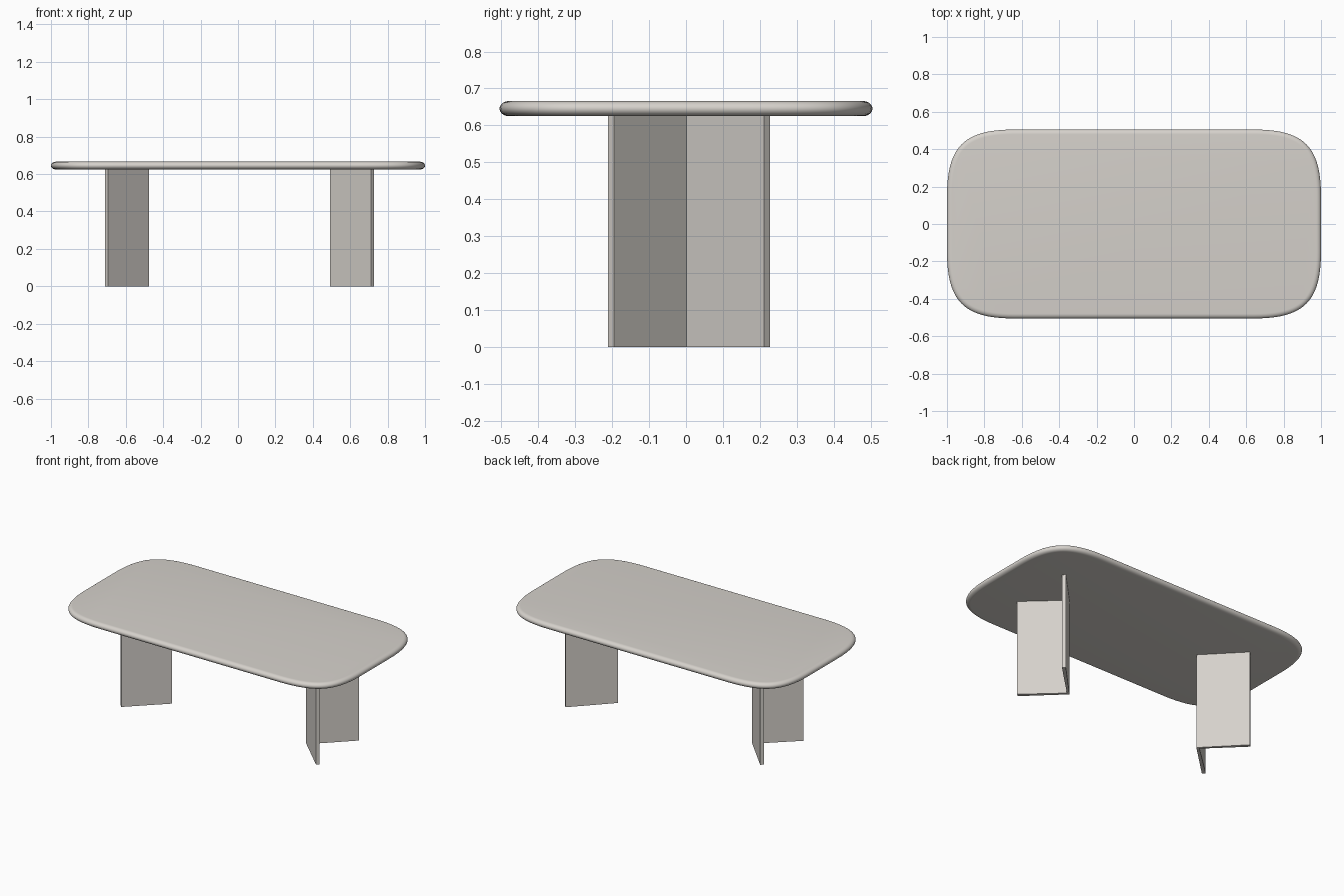
import bpy, bmesh, math
from mathutils import Vector

if "Cube" in bpy.data.objects:
    bpy.data.objects.remove(bpy.data.objects["Cube"])

stone = bpy.data.materials.new("warm_grey")
stone.diffuse_color = (0.67, 0.64, 0.60, 1.0)
stone.use_nodes = True
stone.node_tree.nodes["Principled BSDF"].inputs["Base Color"].default_value = stone.diffuse_color


def finish(name, bm):
    bmesh.ops.recalc_face_normals(bm, faces=bm.faces)
    mesh = bpy.data.meshes.new(name)
    bm.to_mesh(mesh)
    bm.free()
    obj = bpy.data.objects.new(name, mesh)
    bpy.context.collection.objects.link(obj)
    mesh.materials.append(stone)
    return obj


def bridge(bm, a, b):
    n = len(a)
    for i in range(n):
        bm.faces.new((a[i], a[(i + 1) % n], b[(i + 1) % n], b[i]))


# Tabletop outline: a soft corner curve, turned into all four corners
HX, HY, REACH, HANDLE, STEPS = 1.0, 0.505, 0.36, 0.75, 24
corner = []
for i in range(STEPS + 1):
    t = i / STEPS
    s = 1 - t
    dx = REACH * (t ** 3 + 3 * t * t * s * (1 - HANDLE))
    dy = REACH * (s ** 3 + 3 * s * s * t * (1 - HANDLE))
    corner.append((HX - dx, HY - dy))
outline = [Vector(p) for p in corner]
outline += [Vector((-x, y)) for x, y in reversed(corner)]
outline += [Vector((-x, -y)) for x, y in corner]
outline += [Vector((x, -y)) for x, y in reversed(corner)]

# Tabletop: rings follow a rounded edge, capped top and bottom
Z0, Z1, ROUND, RINGS = 0.625, 0.666, 0.026, 14
half = (Z1 - Z0) / 2
normals = []
for i in range(len(outline)):
    d = outline[(i + 1) % len(outline)] - outline[i - 1]
    normals.append(Vector((d.y, -d.x)).normalized())
bm = bmesh.new()
rings = []
for k in range(RINGS + 1):
    a = -math.pi / 2 + math.pi * k / RINGS
    inset = ROUND * (1 - math.cos(a))
    z = (Z0 + Z1) / 2 + half * math.sin(a)
    rings.append([bm.verts.new((p.x - n.x * inset, p.y - n.y * inset, z))
                  for p, n in zip(outline, normals)])
for a, b in zip(rings, rings[1:]):
    bridge(bm, a, b)
bm.faces.new(rings[0][::-1])
bm.faces.new(rings[-1])
top = finish("tabletop", bm)
bpy.context.view_layer.objects.active = top
top.select_set(True)
bpy.ops.object.shade_smooth_by_angle(angle=math.radians(35))

# Legs: upright V-shaped plates, points facing each other
V_PLAN = [(0, 0), (0.219, -0.211), (0.235, -0.195), (0.022, 0.002),
          (0.235, 0.211), (0.219, 0.227)]
for name, x0, side in (("right_leg", 0.491, 1), ("left_leg", -0.475, -1)):
    bm = bmesh.new()
    low, high = [[bm.verts.new((x0 + side * x, y, z)) for x, y in V_PLAN]
                 for z in (0, 0.627)]
    bridge(bm, low, high)
    for ring in (low, high):
        bm.faces.new((ring[0], ring[1], ring[2], ring[3]))
        bm.faces.new((ring[0], ring[3], ring[4], ring[5]))
    finish(name, bm)
